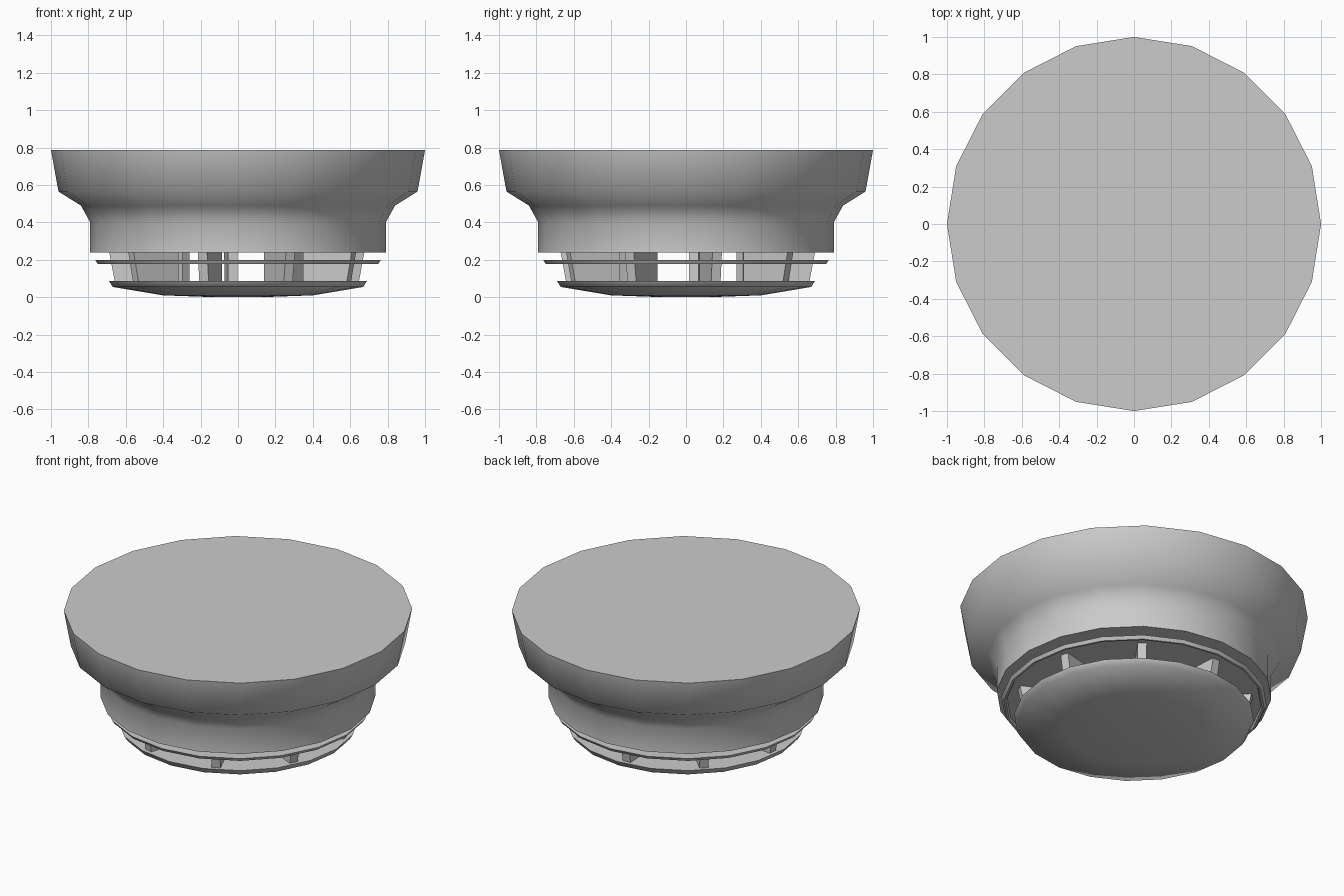
import bpy, bmesh
from math import radians, sin, cos, tau

if "Cube" in bpy.data.objects:
    bpy.data.objects.remove(bpy.data.objects["Cube"], do_unlink=True)

grey = bpy.data.materials.new("light grey plastic")
grey.use_nodes = True
colour = (0.6, 0.6, 0.6, 1)
grey.diffuse_color = colour
grey.node_tree.nodes["Principled BSDF"].inputs["Base Color"].default_value = colour

SIDES = 20


def finish(name, bm, smooth=True):
    bmesh.ops.recalc_face_normals(bm, faces=bm.faces)
    mesh = bpy.data.meshes.new(name)
    bm.to_mesh(mesh)
    bm.free()
    mesh.materials.append(grey)
    obj = bpy.data.objects.new(name, mesh)
    bpy.context.collection.objects.link(obj)
    if smooth:
        bpy.ops.object.select_all(action="DESELECT")
        obj.select_set(True)
        bpy.context.view_layer.objects.active = obj
        bpy.ops.object.shade_smooth_by_angle(angle=radians(55))
    return obj


def turned(name, profile):
    """Solid of revolution from (radius, z) rings, capped at both ends."""
    bm = bmesh.new()
    rings = [[bm.verts.new((r * cos(tau * i / SIDES), r * sin(tau * i / SIDES), z))
              for i in range(SIDES)] for r, z in profile]
    for low, high in zip(rings, rings[1:]):
        for i in range(SIDES):
            j = (i + 1) % SIDES
            bm.faces.new((low[i], low[j], high[j], high[i]))
    bm.faces.new(rings[0])
    bm.faces.new(rings[-1])
    return finish(name, bm)


# Stepped housing with the flat mounting face on top
turned("housing", [(0.79, 0.24), (0.79, 0.40), (0.84, 0.49),
                   (0.96, 0.565), (1.0, 0.787)])

# Thin baffle plate with a small lip around its underside
turned("baffle_plate", [(0.73, 0.192), (0.738, 0.178), (0.75, 0.178),
                        (0.763, 0.198)])

# Shallow domed cover at the bottom
turned("bottom_cover", [(0.12, 0.0), (0.40, 0.01), (0.67, 0.055), (0.69, 0.088)])

# Nine radial fins with slanted outer edges
FINS = 9
HALF = 0.026
outline = [(0.40, 0.085), (0.66, 0.085), (0.69, 0.242), (0.40, 0.242)]
for n in range(FINS):
    a = radians(-106) + n * tau / FINS
    bm = bmesh.new()
    sides = [[bm.verts.new((r * cos(a) - s * sin(a), r * sin(a) + s * cos(a), z))
              for r, z in outline] for s in (-HALF, HALF)]
    bm.faces.new(sides[0])
    bm.faces.new(sides[1])
    for i in range(4):
        j = (i + 1) % 4
        bm.faces.new((sides[0][i], sides[0][j], sides[1][j], sides[1][i]))
    finish(f"fin_{n + 1}", bm, smooth=False)
